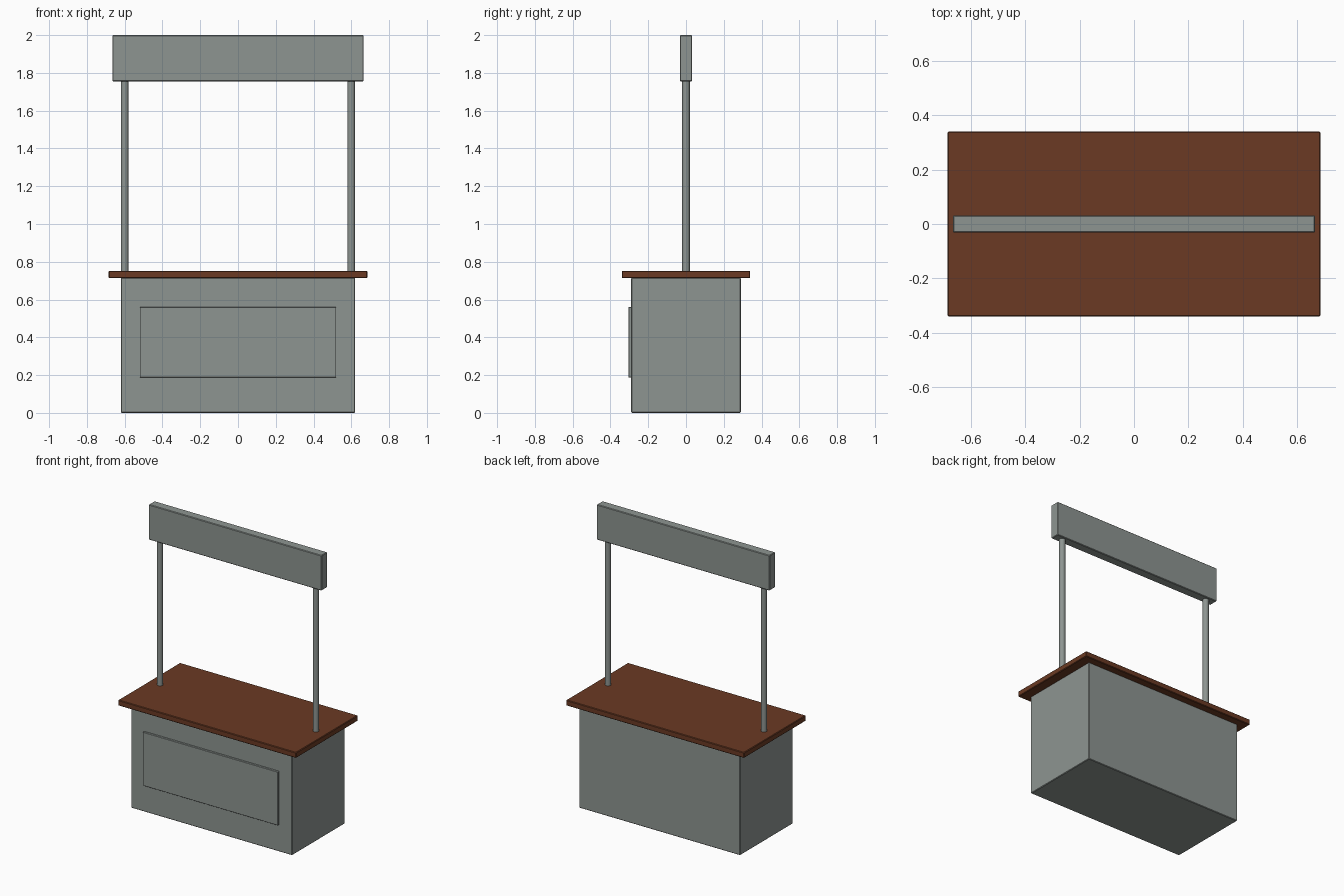
import bpy
import math

cube = bpy.data.objects.get("Cube")
if cube:
    bpy.data.objects.remove(cube, do_unlink=True)


def make_material(name, rgb):
    mat = bpy.data.materials.new(name)
    mat.use_nodes = True
    color = (*rgb, 1.0)
    mat.diffuse_color = color
    mat.node_tree.nodes["Principled BSDF"].inputs["Base Color"].default_value = color
    return mat


grey = make_material("painted_grey", (0.27, 0.30, 0.285))
wood = make_material("brown_wood", (0.145, 0.042, 0.017))


def add_box(name, x, y, z, mat, bevel=0.004):
    """Box spanning the given (low, high) ranges, with softened edges."""
    spans = (x, y, z)
    bpy.ops.mesh.primitive_cube_add(size=1, location=[(a + b) / 2 for a, b in spans])
    obj = bpy.context.object
    obj.name = name
    obj.scale = [b - a for a, b in spans]
    bpy.ops.object.transform_apply(location=False, rotation=False, scale=True)
    obj.data.materials.append(mat)
    mod = obj.modifiers.new("soft_edges", 'BEVEL')
    mod.width = bevel
    mod.segments = 1
    return obj


def add_post(name, x, bottom, top, mat):
    bpy.ops.mesh.primitive_cylinder_add(vertices=16, radius=0.02, depth=top - bottom,
                                        location=(x, 0, (top + bottom) / 2))
    obj = bpy.context.object
    obj.name = name
    obj.data.materials.append(mat)
    bpy.ops.object.shade_smooth_by_angle(angle=math.radians(40))
    return obj


# Counter body, raised front panel and overhanging top
add_box("counter_body", (-0.62, 0.62), (-0.29, 0.29), (0, 0.715), grey)
add_box("front_panel", (-0.52, 0.52), (-0.305, -0.28), (0.187, 0.56), grey, 0.002)
add_box("counter_top", (-0.685, 0.685), (-0.34, 0.34), (0.713, 0.752), wood)

# Posts carrying the header board
for side, x in (("left", 0.6), ("right", -0.6)):
    add_post(side + "_post", x, 0.74, 1.77, grey)
add_box("header_board", (-0.665, 0.665), (-0.032, 0.032), (1.755, 2.0), grey)
